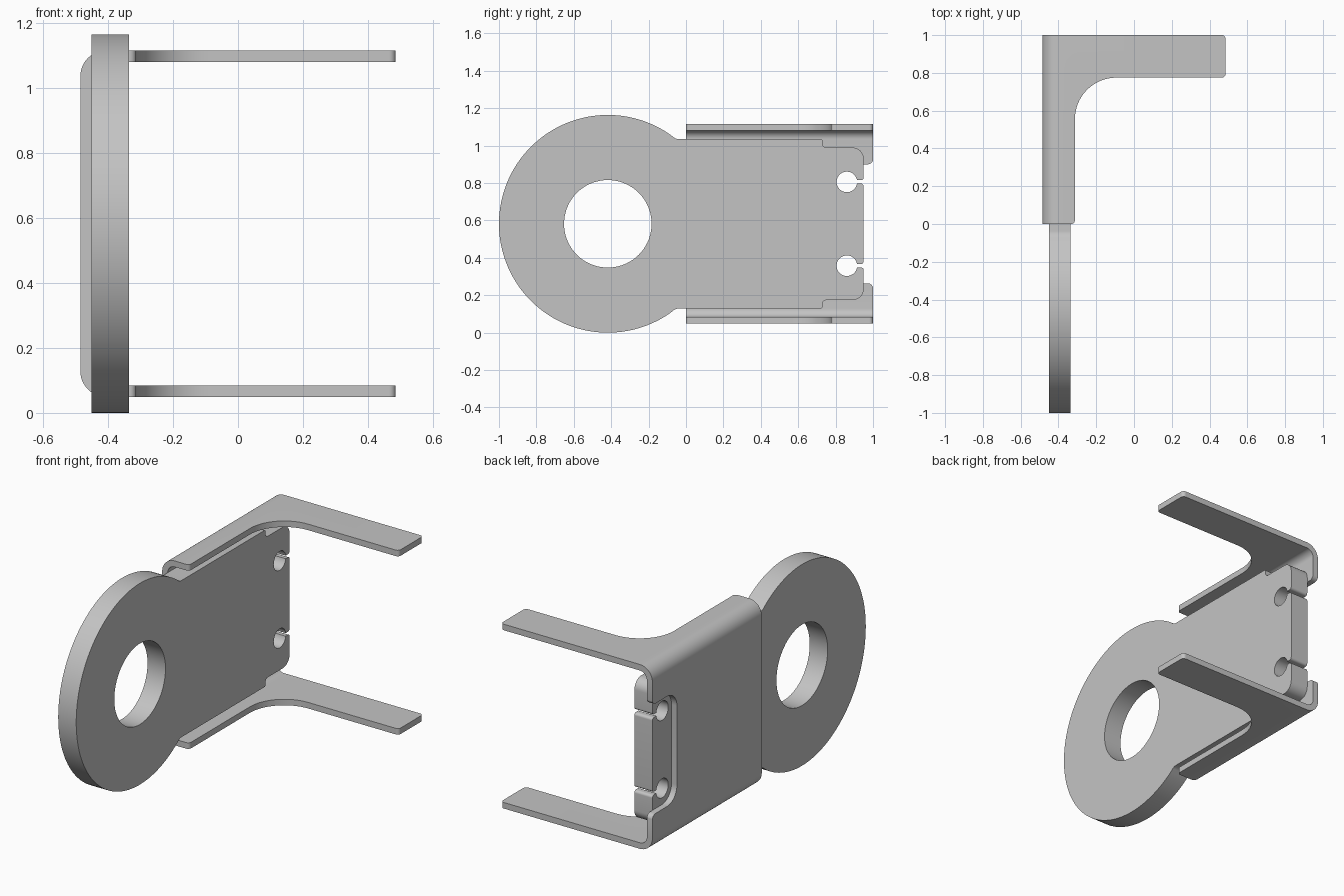
import bpy, bmesh, math
from mathutils import Vector

if "Cube" in bpy.data.objects:
    bpy.data.objects.remove(bpy.data.objects["Cube"])

steel = bpy.data.materials.new("grey steel")
steel.diffuse_color = (0.55, 0.55, 0.55, 1)
steel.use_nodes = True
steel.node_tree.nodes["Principled BSDF"].inputs["Base Color"].default_value = steel.diffuse_color
MID = 0.582  # height of the mirror plane


def arc(cu, cv, r, a0, a1, n):
    """Points on an arc, angles in degrees."""
    return [(cu + r * math.cos(math.radians(a0 + (a1 - a0) * i / n)),
             cv + r * math.sin(math.radians(a0 + (a1 - a0) * i / n))) for i in range(n + 1)]


def rounded(corners, n=10, closed=True):
    """Outline from (u, v, radius) corners."""
    out = []
    for i, (u, v, r) in enumerate(corners):
        p = Vector((u, v))
        if r == 0:
            out.append((u, v))
            continue
        a = (Vector(corners[i - 1][:2]) - p).normalized()
        b = (Vector(corners[(i + 1) % len(corners)][:2]) - p).normalized()
        c = p + (a + b) * r  # right-angled corners
        for k in range(n + 1):
            t = math.pi / 2 * k / n
            q = c - b * r * math.cos(t) - a * r * math.sin(t)
            out.append((q.x, q.y))
    return out


def prism(name, loops, axis, lo, hi):
    """Fill closed outlines and extrude them along an axis."""
    bm = bmesh.new()
    for loop in loops:
        vs = []
        for u, v in loop:
            co = [u, v]
            co.insert(axis, lo)
            vs.append(bm.verts.new(co))
        for i in range(len(vs)):
            bm.edges.new((vs[i - 1], vs[i]))
    bmesh.ops.triangle_fill(bm, edges=bm.edges[:], use_beauty=True)
    ext = bmesh.ops.extrude_face_region(bm, geom=bm.faces[:])
    move = Vector((0, 0, 0))
    move[axis] = hi - lo
    bmesh.ops.translate(bm, vec=move,
                        verts=[g for g in ext["geom"] if isinstance(g, bmesh.types.BMVert)])
    bmesh.ops.recalc_face_normals(bm, faces=bm.faces[:])
    me = bpy.data.meshes.new(name)
    bm.to_mesh(me)
    bm.free()
    ob = bpy.data.objects.new(name, me)
    bpy.context.collection.objects.link(ob)
    me.materials.append(steel)
    return ob


def activate(ob):
    bpy.ops.object.select_all(action='DESELECT')
    ob.select_set(True)
    bpy.context.view_layer.objects.active = ob


def cut(ob, cutter, operation):
    activate(ob)
    mod = ob.modifiers.new("cut", 'BOOLEAN')
    mod.object, mod.operation, mod.solver = cutter, operation, 'EXACT'
    bpy.ops.object.modifier_apply(modifier=mod.name)
    bpy.data.objects.remove(cutter)


# Ring plate: upper half outline with keyhole slot, stepped corner and ring
hole_z, gap = 0.806, 0.009
slot_a = math.degrees(math.asin(gap / 0.055))
half = rounded([(0.90, MID, 0), (0.95, MID, 0), (0.95, hole_z - gap, 0.015),
                (0.92, hole_z - gap, 0)])[1:-1]
half += arc(0.86, hole_z, 0.055, -slot_a, -360 + slot_a, 40)
half += rounded([(0.92, hole_z + gap, 0), (0.95, hole_z + gap, 0.015), (0.95, 0.99, 0.06),
                 (0.73, 0.99, 0.02), (0.73, 1.035, 0.01), (0.0, 1.035, 0)])[1:]
blend = math.degrees(math.atan2(0.503, 0.383))
half += arc(-0.037, 1.085, 0.05, 270, 180 + blend, 6)
half += arc(-0.418, MID, MID, blend, 180, 56)[1:]
outline = half + [(u, 2 * MID - v) for u, v in reversed(half[1:-1])]
ring_hole = arc(-0.418, MID, 0.234, 0, 360, 72)[:-1]
plate = prism("ring_plate", [outline, ring_hole], 0, -0.45, -0.335)

# Bracket: bent U-shaped sheet
top, bot, t = 1.115, 0.049, 0.035
channel = rounded([(0.6, top, 0), (-0.485, top, 0.08), (-0.485, bot, 0.08), (0.6, bot, 0),
                   (0.6, bot + t, 0), (-0.45, bot + t, 0.045), (-0.45, top - t, 0.045),
                   (0.6, top - t, 0)], 12)
bracket = prism("bracket", [channel], 1, -0.1, 1.1)

# L-shaped arms trimmed from the sheet
arm = rounded([(-0.6, 0, 0), (-0.313, 0, 0.02), (-0.313, 0.775, 0.22), (0.485, 0.775, 0.02),
               (0.485, 1, 0.02), (-0.6, 1, 0)], 16)
cut(bracket, prism("arm_trim", [arm], 2, -0.2, 1.4), 'INTERSECT')

# Rounded notch in the back edge of the web
lo, hi = 2 * MID - 0.90, 0.90
notch = rounded([(1.1, lo - 0.04, 0), (1.001, lo - 0.04, 0), (1.001, lo, 0.03), (0.775, lo, 0.09),
                 (0.775, hi, 0.09), (1.001, hi, 0.03), (1.001, hi + 0.04, 0), (1.1, hi + 0.04, 0)])
cut(bracket, prism("notch_cutter", [notch], 0, -0.6, -0.43), 'DIFFERENCE')

for ob in (plate, bracket):
    activate(ob)
    bpy.ops.object.shade_smooth_by_angle(angle=math.radians(30))
